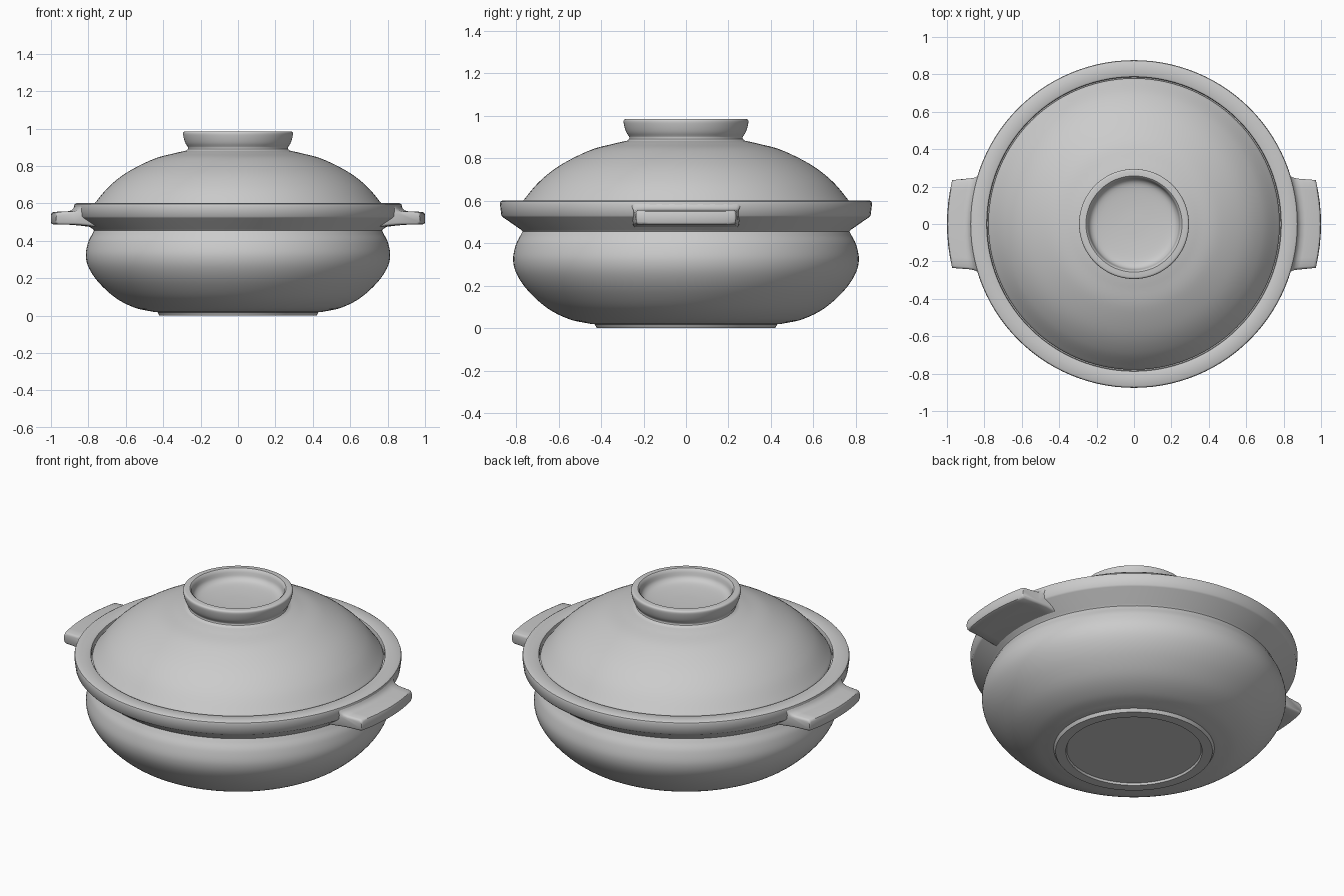
import bpy, bmesh, math
from mathutils import Vector

if "Cube" in bpy.data.objects:
    bpy.data.objects.remove(bpy.data.objects["Cube"])

SEG = 112


def spline(pts, n=6):
    """Catmull-Rom curve through (radius, z) points."""
    p = [Vector(q) for q in pts]
    p = [2 * p[0] - p[1]] + p + [2 * p[-1] - p[-2]]
    out = []
    for i in range(1, len(p) - 2):
        a, b, c, d = p[i - 1:i + 3]
        for k in range(n):
            t = k / n
            v = 0.5 * (2 * b + (c - a) * t + (2 * a - 5 * b + 4 * c - d) * t * t
                       + (3 * b - a - 3 * c + d) * t ** 3)
            out.append((max(v.x, 0), v.y))
    return out + [tuple(p[-2])]


def finish(name, bm, angle=35):
    bmesh.ops.remove_doubles(bm, verts=bm.verts, dist=1e-5)
    bmesh.ops.recalc_face_normals(bm, faces=bm.faces)
    mesh = bpy.data.meshes.new(name)
    bm.to_mesh(mesh)
    bm.free()
    ob = bpy.data.objects.new(name, mesh)
    bpy.context.collection.objects.link(ob)
    bpy.ops.object.select_all(action='DESELECT')
    ob.select_set(True)
    bpy.context.view_layer.objects.active = ob
    bpy.ops.object.shade_smooth_by_angle(angle=math.radians(angle))
    return ob


def lathe(name, profile):
    bm = bmesh.new()
    verts = [bm.verts.new((r, 0, z)) for r, z in profile]
    edges = [bm.edges.new(e) for e in zip(verts, verts[1:])]
    bmesh.ops.spin(bm, geom=verts + edges, cent=(0, 0, 0), axis=(0, 0, 1),
                   angle=2 * math.pi, steps=SEG)
    return finish(name, bm)


# Pot: recessed foot, bulging body, flared rim, lid seat and hollow inside
foot = [(0, 0.012), (0.36, 0.012), (0.365, 0.0), (0.42, 0.0), (0.43, 0.018)]
body = spline([(0.45, 0.02), (0.55, 0.042), (0.65, 0.092), (0.74, 0.172), (0.795, 0.25),
               (0.814, 0.32), (0.802, 0.39), (0.78, 0.435), (0.77, 0.455)])
rim = [(0.778, 0.464), (0.862, 0.522), (0.869, 0.53), (0.876, 0.586), (0.873, 0.596),
       (0.864, 0.601), (0.797, 0.601), (0.788, 0.597), (0.785, 0.588), (0.785, 0.565),
       (0.73, 0.56)]
inside = spline([(0.715, 0.545), (0.72, 0.45), (0.75, 0.32), (0.68, 0.18),
                 (0.5, 0.09), (0.25, 0.07), (0, 0.07)])
lathe("pot", foot + body + rim + inside)

# Lid: domed shell with a hollow ring knob on top
under = spline([(0, 0.85), (0.28, 0.835), (0.5, 0.765), (0.65, 0.665), (0.73, 0.567)])
dome = spline([(0.779, 0.582), (0.765, 0.602), (0.69, 0.69), (0.59, 0.768), (0.45, 0.838),
               (0.34, 0.868), (0.278, 0.882)])
knob = spline([(0.268, 0.89), (0.267, 0.9), (0.28, 0.92), (0.289, 0.945), (0.294, 0.972),
               (0.29, 0.982), (0.282, 0.985)], 3)
dish = [(0.257, 0.985), (0.25, 0.979)] + spline(
    [(0.246, 0.965), (0.235, 0.935), (0.2, 0.917), (0.1, 0.907), (0, 0.905)], 4)
lathe("lid", under + [(0.775, 0.567)] + dome + knob + dish)

# Side handles: curved tabs blending into the rim; section rows are r, z, half width
section = [(0.795, 0.475, 0.25), (0.85, 0.482, 0.25), (0.90, 0.486, 0.243),
           (0.985, 0.487, 0.236), (0.996, 0.491, 0.235), (1.0, 0.50, 0.235),
           (1.0, 0.54, 0.235), (0.996, 0.55, 0.235), (0.985, 0.555, 0.236),
           (0.915, 0.557, 0.242), (0.893, 0.562, 0.246), (0.88, 0.575, 0.252),
           (0.872, 0.59, 0.256), (0.795, 0.59, 0.256)]
half = [(0, 0), (0.25, 0), (0.5, 0), (0.75, 0), (0.95, 0), (0.985, 0.004), (1, 0.012)]
stations = [(-t, s) for t, s in reversed(half[1:])] + half


def handle(name, side):
    bm = bmesh.new()
    rings = []
    for t, inset in stations:
        ring = []
        for r, z, w in section:
            z += inset if z < 0.52 else -inset
            y = t * w
            ring.append(bm.verts.new((side * math.sqrt(r * r - y * y), y, z)))
        rings.append(ring)
    n = len(section)
    for a, b in zip(rings, rings[1:]):
        for i in range(n):
            j = (i + 1) % n
            bm.faces.new((a[i], a[j], b[j], b[i]))
    bm.faces.new(rings[0])
    bm.faces.new(rings[-1])
    finish(name, bm, 40)


handle("handle_right", 1)
handle("handle_left", -1)
